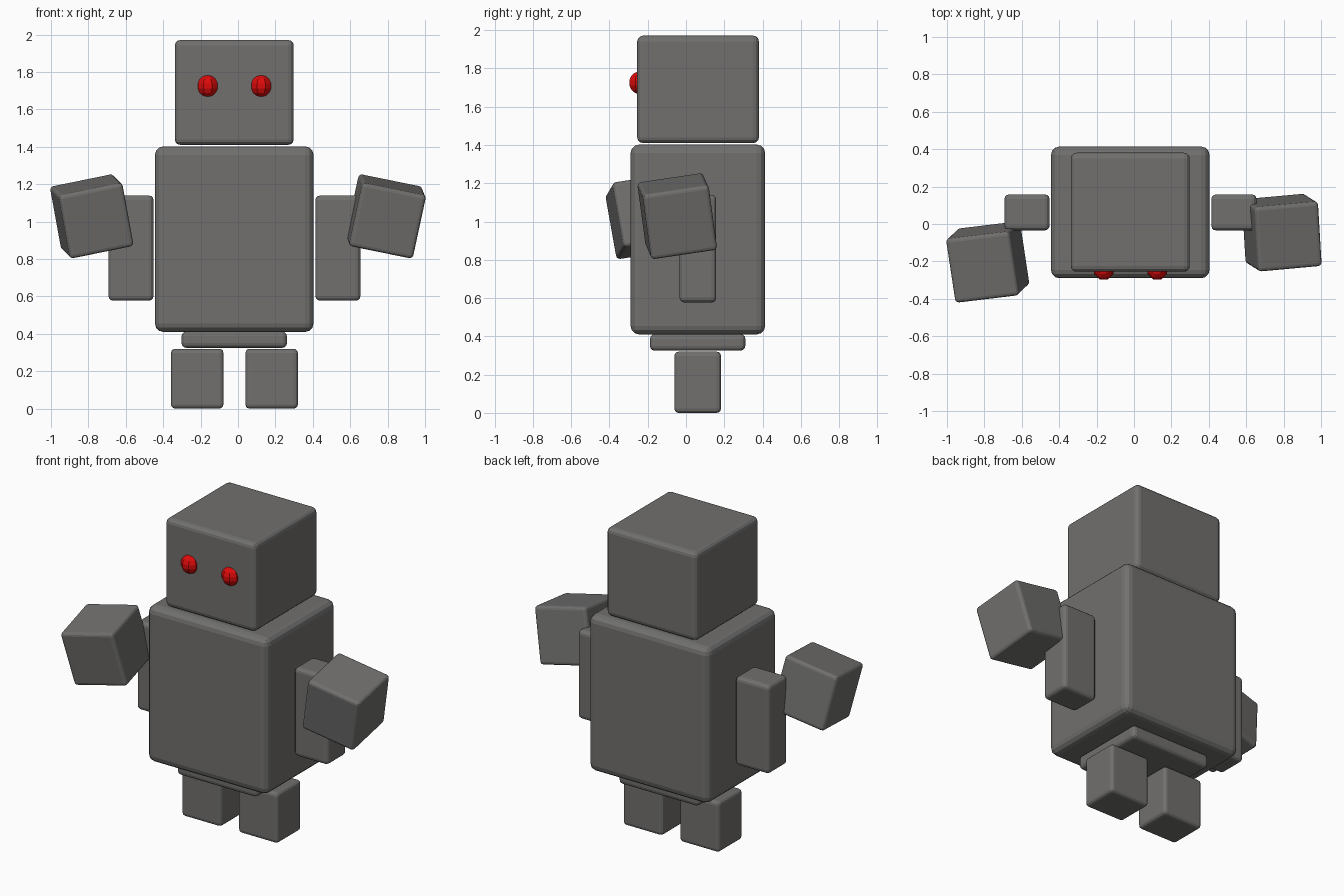
import bpy
import math

if "Cube" in bpy.data.objects:
    bpy.data.objects.remove(bpy.data.objects["Cube"])


def material(name, color):
    m = bpy.data.materials.new(name)
    m.diffuse_color = (*color, 1.0)
    m.use_nodes = True
    m.node_tree.nodes["Principled BSDF"].inputs["Base Color"].default_value = m.diffuse_color
    return m


GREY = material("dark_grey_metal", (0.165, 0.162, 0.158))
RED = material("red_glow", (0.72, 0.003, 0.003))


def block(name, center, size, bevel, rotation=(0, 0, 0)):
    """Box with rounded edges."""
    bpy.ops.mesh.primitive_cube_add(size=1, location=center, rotation=rotation)
    ob = bpy.context.object
    ob.name = name
    ob.scale = size
    bpy.ops.object.transform_apply(location=False, rotation=False, scale=True)
    mod = ob.modifiers.new("rounded_edges", 'BEVEL')
    mod.width = bevel
    mod.segments = 3
    ob.data.materials.append(GREY)
    return ob


def block_between(name, lo, hi, bevel):
    center = [(a + b) / 2 for a, b in zip(lo, hi)]
    size = [b - a for a, b in zip(lo, hi)]
    return block(name, center, size, bevel)


# Head, torso and hips
block_between("head", (-0.338, -0.255, 1.41), (0.298, 0.381, 1.971), 0.03)
block_between("torso", (-0.444, -0.29, 0.41), (0.404, 0.414, 1.402), 0.045)
block_between("hips", (-0.302, -0.188, 0.325), (0.262, 0.31, 0.412), 0.025)

# Paired parts, mirrored about the body's own centre line
MID = -0.019
for side, s in (("left", 1), ("right", -1)):
    block("leg_" + side, (MID + s * 0.199, 0.061, 0.16), (0.28, 0.243, 0.32), 0.022)
    block("arm_" + side, (MID + s * 0.553, 0.062, 0.858), (0.241, 0.192, 0.562), 0.025)

    # Faceted eyes, half sunk into the face
    bpy.ops.mesh.primitive_uv_sphere_add(
        segments=8, ring_count=7, radius=0.059,
        location=(MID + s * 0.143, -0.243, 1.725),
        rotation=(0, 0, math.radians(22.5)))
    eye = bpy.context.object
    eye.name = "eye_" + side
    eye.data.materials.append(RED)

# Tilted fists, held at slightly different reach
block("fist_left", (0.79, -0.046, 1.028), (0.35, 0.35, 0.35), 0.02, (0.15, 0.2, 0.09))
block("fist_right", (-0.782, -0.203, 1.028), (0.35, 0.35, 0.35), 0.02, (0.15, -0.2, 0.12))
